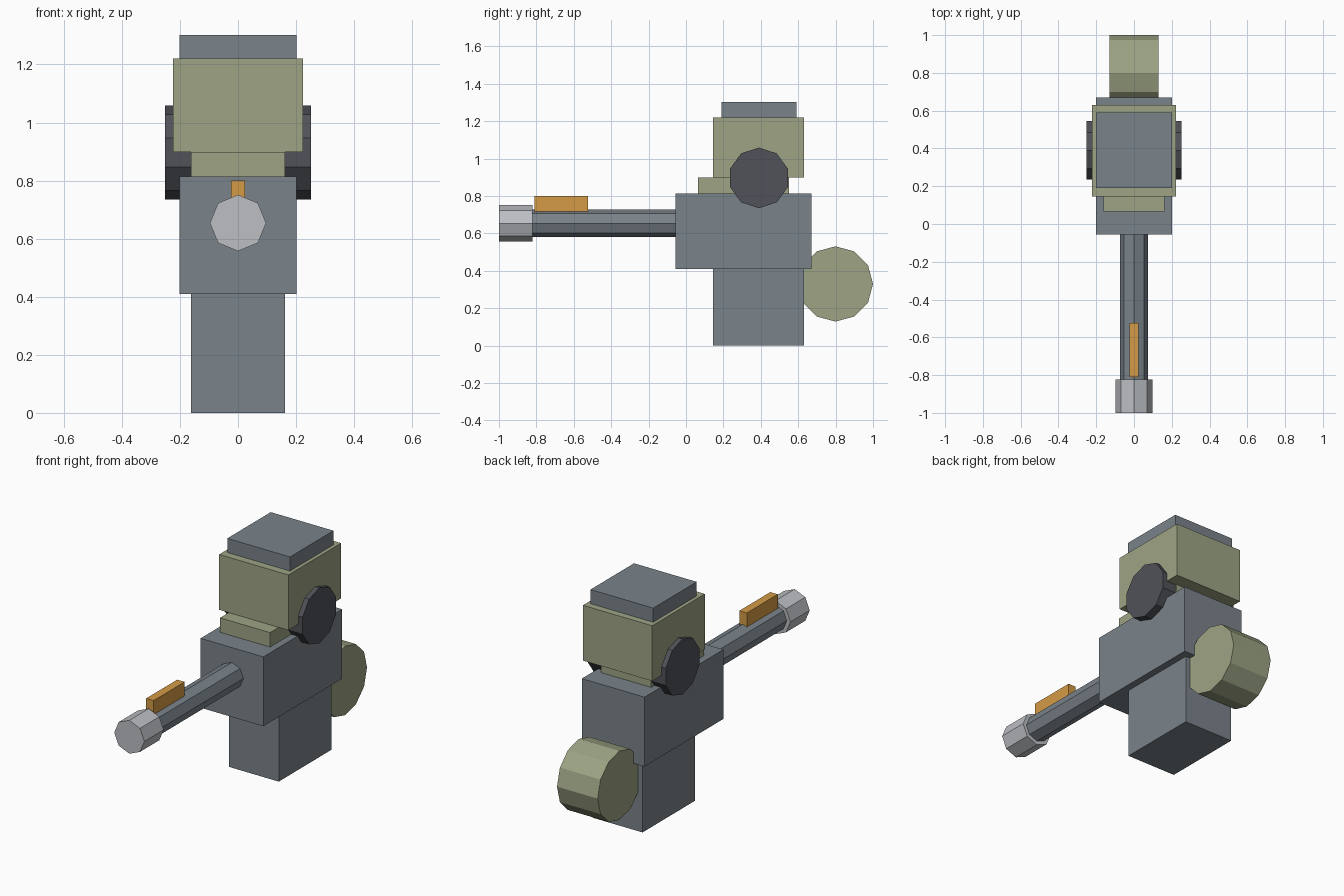
import bpy, math
from mathutils import Matrix

if "Cube" in bpy.data.objects:
    bpy.data.objects.remove(bpy.data.objects["Cube"])


def material(name, r, g, b):
    lin = [((c / 255 + 0.055) / 1.055) ** 2.4 for c in (r, g, b)]
    m = bpy.data.materials.new(name)
    m.diffuse_color = (*lin, 1)
    m.use_nodes = True
    m.node_tree.nodes["Principled BSDF"].inputs["Base Color"].default_value = m.diffuse_color
    return m


STEEL = material("steel_grey", 122, 131, 138)
OLIVE = material("olive_green", 157, 164, 132)
DARK = material("dark_grey", 80, 82, 88)
LIGHT = material("light_grey", 188, 191, 196)
ORANGE = material("orange", 212, 155, 70)


def box(name, mat, half_x, y0, y1, z0, z1):
    """Box centred on x = 0."""
    bpy.ops.mesh.primitive_cube_add(size=1)
    o = bpy.context.object
    o.name = name
    o.data.transform(Matrix.Diagonal((2 * half_x, y1 - y0, z1 - z0, 1)))
    o.location = (0, (y0 + y1) / 2, (z0 + z1) / 2)
    o.data.materials.append(mat)


def cylinder(name, mat, sides, radius, length, axis, y, z):
    """Flat-sided cylinder along x or y with a corner pointing straight up."""
    bpy.ops.mesh.primitive_cylinder_add(vertices=sides, radius=radius, depth=length)
    o = bpy.context.object
    o.name = name
    if axis == "Y":
        # local +y corner turns to +z
        o.data.transform(Matrix.Rotation(math.pi / 2, 4, "X"))
    else:
        # local +y corner goes to +z, local z goes to +x
        o.data.transform(Matrix(((0, 0, 1, 0), (1, 0, 0, 0), (0, 1, 0, 0), (0, 0, 0, 1))))
    o.location = (0, y, z)
    o.data.materials.append(mat)


# Stacked blocks
box("base_block", STEEL, 0.161, 0.145, 0.63, 0.0, 0.41)
box("main_body", STEEL, 0.202, -0.056, 0.67, 0.41, 0.814)
box("neck_plate", OLIVE, 0.161, 0.065, 0.55, 0.814, 0.898)
box("head_block", OLIVE, 0.223, 0.145, 0.63, 0.898, 1.22)
box("top_cap", STEEL, 0.202, 0.19, 0.59, 1.22, 1.302)

# Side discs on a shared axle
cylinder("side_discs", DARK, 10, 0.162, 0.502, "X", 0.39, 0.897)

# Rear drum
cylinder("rear_drum", OLIVE, 12, 0.201, 0.262, "X", 0.799, 0.33)

# Barrel, muzzle and sight
cylinder("barrel", STEEL, 8, 0.074, 0.80, "Y", -0.43, 0.654)
cylinder("muzzle", LIGHT, 8, 0.097, 0.178, "Y", -0.911, 0.654)
box("sight_rail", ORANGE, 0.024, -0.81, -0.525, 0.714, 0.80)
